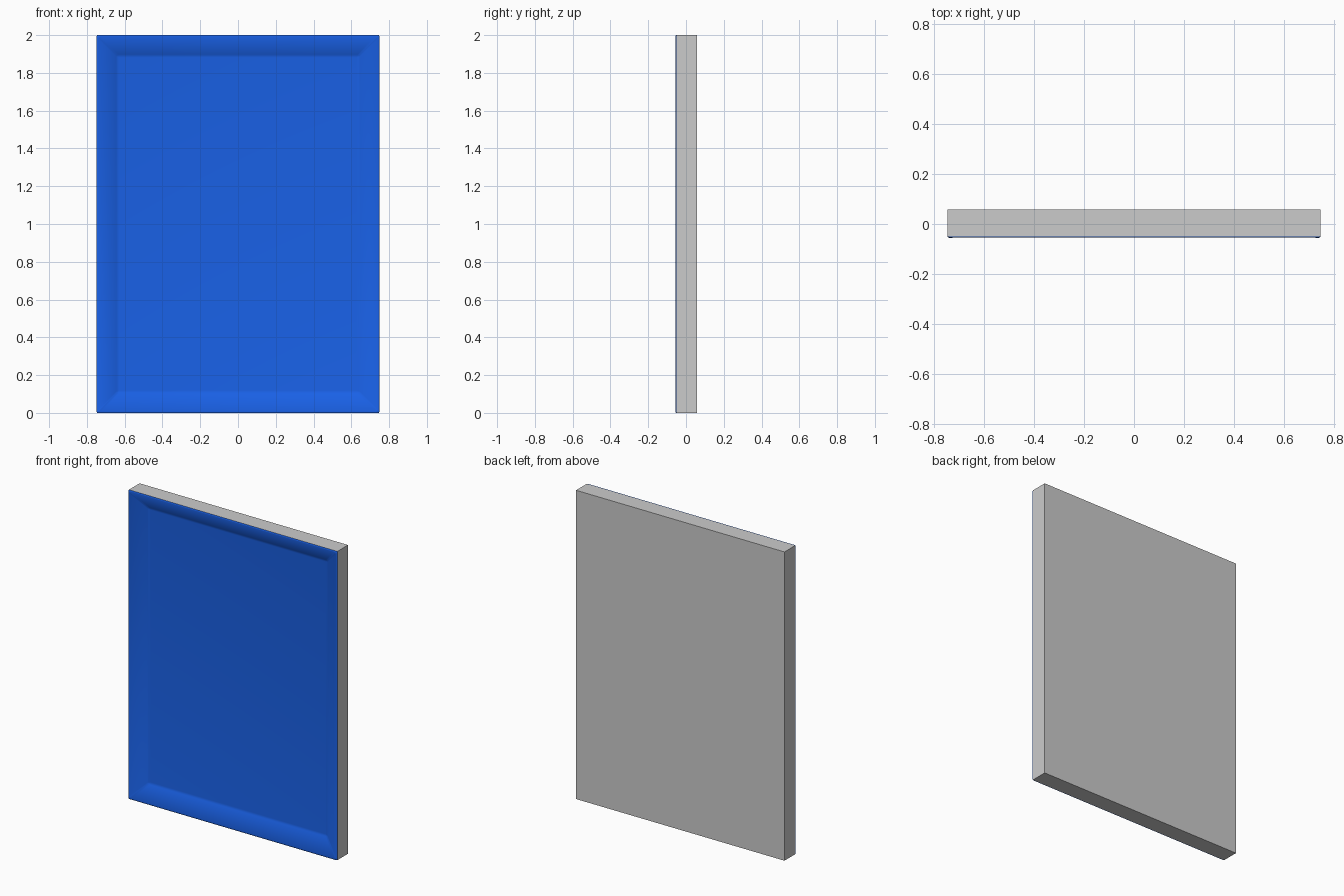
import bpy, bmesh

if "Cube" in bpy.data.objects:
    bpy.data.objects.remove(bpy.data.objects["Cube"])

W, D, H = 1.494, 0.118, 2.0      # overall panel size
BORDER, DEPTH = 0.155, 0.06      # sloped border width and recess depth
BLUE = (0.01, 0.12, 0.8, 1)


def build(name, keep, color=None):
    """Build the dished panel, keeping only one surface group (0 casing, 1 front)."""
    bm = bmesh.new()
    bmesh.ops.create_cube(bm, size=1)
    for v in bm.verts:
        v.co = (v.co.x * W, v.co.y * D, (v.co.z + 0.5) * H)
    # recessed front face with mitred sloping border
    front = min(bm.faces, key=lambda f: f.calc_center_median().y)
    ring = bmesh.ops.inset_region(bm, faces=[front], thickness=BORDER)["faces"]
    for v in front.verts:
        v.co.y += DEPTH
    blue = [front] + ring
    for f in blue:
        f.material_index = 1
    # soft edges around the front
    edges = list({e for f in blue for e in f.edges})
    bmesh.ops.bevel(bm, geom=edges, offset=0.009, offset_type='OFFSET',
                    segments=3, profile=0.5, affect='EDGES', material=1,
                    clamp_overlap=True)
    bmesh.ops.delete(bm, geom=[f for f in bm.faces if f.material_index != keep],
                     context='FACES')
    for f in bm.faces:
        f.material_index = 0
    me = bpy.data.meshes.new(name)
    bm.to_mesh(me)
    bm.free()
    ob = bpy.data.objects.new(name, me)
    bpy.context.collection.objects.link(ob)
    if color:
        mat = bpy.data.materials.new(name + "_blue")
        mat.diffuse_color = color
        mat.use_nodes = True
        mat.node_tree.nodes["Principled BSDF"].inputs["Base Color"].default_value = mat.diffuse_color
        me.materials.append(mat)
    bpy.ops.object.select_all(action='DESELECT')
    ob.select_set(True)
    bpy.context.view_layer.objects.active = ob
    bpy.ops.object.shade_smooth_by_angle(angle=0.6)
    return ob


# grey casing: back and four sides
build("casing", 0)
# blue recessed front with sloped border
build("front_panel", 1, BLUE)
